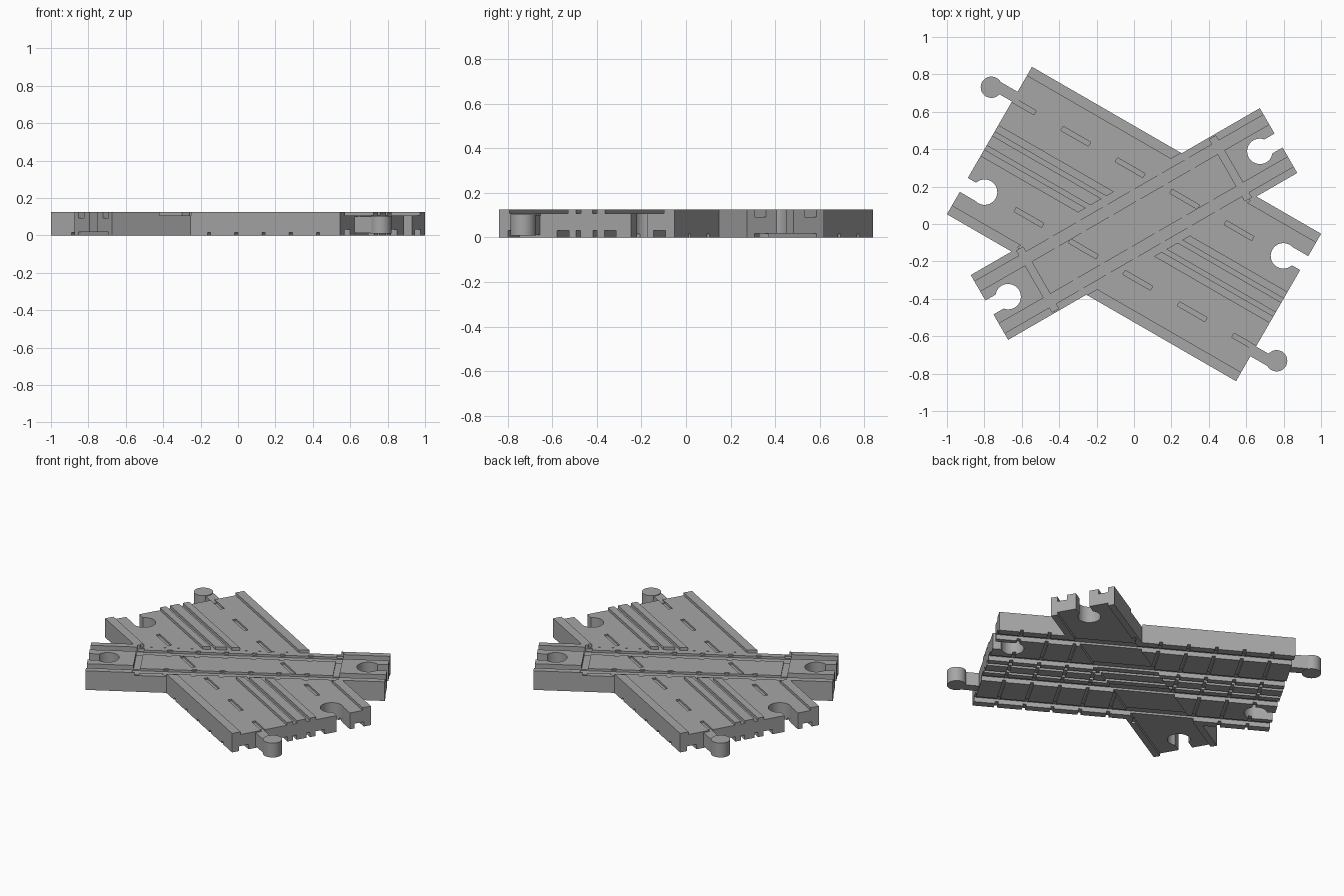
import bpy, bmesh
from math import radians
from mathutils import Matrix, Vector

if "Cube" in bpy.data.objects:
    bpy.data.objects.remove(bpy.data.objects["Cube"], do_unlink=True)

grey = bpy.data.materials.new("light grey plastic")
grey.use_nodes = True
grey.diffuse_color = (0.38, 0.38, 0.38, 1)
grey.node_tree.nodes["Principled BSDF"].inputs["Base Color"].default_value = grey.diffuse_color

ROAD, RAIL = -30, 30              # headings of the two crossing ways
LENGTH, TOP, LANE = 0.8925, 0.125, 0.107
TIES = [0.084, 0.252, 0.42, 0.588, 0.756]


def box(bm, angle, a, b, z):
    """Box along a heading; a, b and z are (low, high) ranges."""
    size = Vector((a[1] - a[0], b[1] - b[0], z[1] - z[0], 1))
    mid = Vector((sum(a) / 2, sum(b) / 2, sum(z) / 2))
    bmesh.ops.create_cube(bm, size=1, matrix=Matrix.Rotation(radians(angle), 4, 'Z')
                          @ Matrix.Translation(mid) @ Matrix.Diagonal(size))


def twin_box(bm, angle, a, b, z):
    """Box plus its copy turned half way round the centre."""
    for turn in (0, 180):
        box(bm, angle + turn, a, b, z)


def twin_cylinder(bm, angle, a, b, radius, z):
    for turn in (0, 180):
        bmesh.ops.create_cone(bm, cap_ends=True, segments=40, radius1=radius, radius2=radius,
                              depth=z[1] - z[0],
                              matrix=Matrix.Rotation(radians(angle + turn), 4, 'Z')
                              @ Matrix.Translation((a, b, sum(z) / 2)))


def make(name, bm):
    mesh = bpy.data.meshes.new(name)
    bm.to_mesh(mesh)
    bm.free()
    mesh.materials.append(grey)
    obj = bpy.data.objects.new(name, mesh)
    bpy.context.collection.objects.link(obj)
    return obj


tools = []


def apply_tool(target, bm, operation='DIFFERENCE'):
    tool = make("cutter", bm)
    tool.hide_render = True
    tools.append(tool)
    mod = target.modifiers.new("shape", 'BOOLEAN')
    mod.operation, mod.solver, mod.object = operation, 'EXACT', tool


# Road slab joined with the rail slab
bm = bmesh.new()
box(bm, ROAD, (-LENGTH, LENGTH), (-0.455, 0.455), (0, TOP))
track = make("crossing_track", bm)
bm = bmesh.new()
box(bm, RAIL, (-LENGTH, LENGTH), (-0.2, 0.2), (0, TOP))
apply_tool(track, bm, 'UNION')

# Recessed lanes and median grooves
FULL = (-0.95, 0.95)
bm = bmesh.new()
twin_box(bm, ROAD, FULL, (0.096, 0.4), (LANE, 0.2))
twin_box(bm, ROAD, FULL, (0.03, 0.055), (LANE, 0.2))
apply_tool(track, bm)

# Level middle where the rails cross the road
bm = bmesh.new()
box(bm, RAIL, (-0.6, 0.6), (-0.203, 0.203), (LANE - 0.0005, 0.2))
apply_tool(track, bm)

# Lane dashes
bm = bmesh.new()
for k in range(-3, 3):
    u = 0.168 + 0.336 * k
    if k > -3:
        twin_box(bm, ROAD, (u - 0.085, u + 0.085), (0.238, 0.263), (0.095, 0.2))
    else:
        twin_box(bm, ROAD, (-0.95, u + 0.085), (0.238, 0.263), (0.095, 0.2))
apply_tool(track, bm)

# Wheel grooves on the top
bm = bmesh.new()
twin_box(bm, RAIL, FULL, (0.1, 0.16), (0.092, 0.2))
apply_tool(track, bm)

# Tie notches across the top grooves
bm = bmesh.new()
for r in TIES[:3]:
    for side in (-1, 1):
        twin_box(bm, RAIL, (side * r - 0.014, side * r + 0.014), (0.085, 0.175), (0.099, 0.2))
twin_box(bm, RAIL, (0.575, 0.615), (-0.19, 0.19), (0.098, 0.2))
apply_tool(track, bm)

# Shallow channel under the rail slab
bm = bmesh.new()
box(bm, RAIL, FULL, (-0.16, 0.16), (-0.1, 0.018))
apply_tool(track, bm)

# Underside wheel grooves of the two reverse tracks
bm = bmesh.new()
for v in ((0.032, 0.055), (0.092, 0.152), (0.348, 0.408)):
    twin_box(bm, ROAD, FULL, v, (-0.1, 0.031))
apply_tool(track, bm)

# Underside tie notches
bm = bmesh.new()
for u in TIES:
    twin_box(bm, ROAD, (u - 0.01, u + 0.01), (-0.5, 0.5), (-0.1, 0.015))
apply_tool(track, bm)

# Connector sockets: round holes, then their mouths
bm = bmesh.new()
twin_cylinder(bm, RAIL, 0.777, 0, 0.068, (-0.1, 0.2))
twin_cylinder(bm, ROAD, 0.777, 0.252, 0.068, (-0.1, 0.2))
apply_tool(track, bm)
bm = bmesh.new()
twin_box(bm, RAIL, (0.78, 0.96), (-0.043, 0.043), (-0.11, 0.21))
twin_box(bm, ROAD, (0.78, 0.96), (0.231, 0.317), (-0.11, 0.21))
apply_tool(track, bm)

# Connector necks and round pegs
bm = bmesh.new()
twin_box(bm, ROAD, (-1.02, -0.86), (0.241, 0.301), (0.012, 0.1))
apply_tool(track, bm, 'UNION')
bm = bmesh.new()
twin_cylinder(bm, ROAD, -1.026, 0.252, 0.057, (0.01, 0.104))
apply_tool(track, bm, 'UNION')

# Bake the shaping and drop the helpers
bpy.context.view_layer.update()
baked = bpy.data.meshes.new_from_object(track.evaluated_get(bpy.context.evaluated_depsgraph_get()))
track.modifiers.clear()
track.data = baked
baked.materials.clear()
baked.materials.append(grey)
for poly in baked.polygons:
    poly.material_index = 0
for tool in tools:
    bpy.data.objects.remove(tool, do_unlink=True)

bpy.ops.object.select_all(action='DESELECT')
track.select_set(True)
bpy.context.view_layer.objects.active = track
bpy.ops.object.shade_smooth_by_angle(angle=radians(30))
